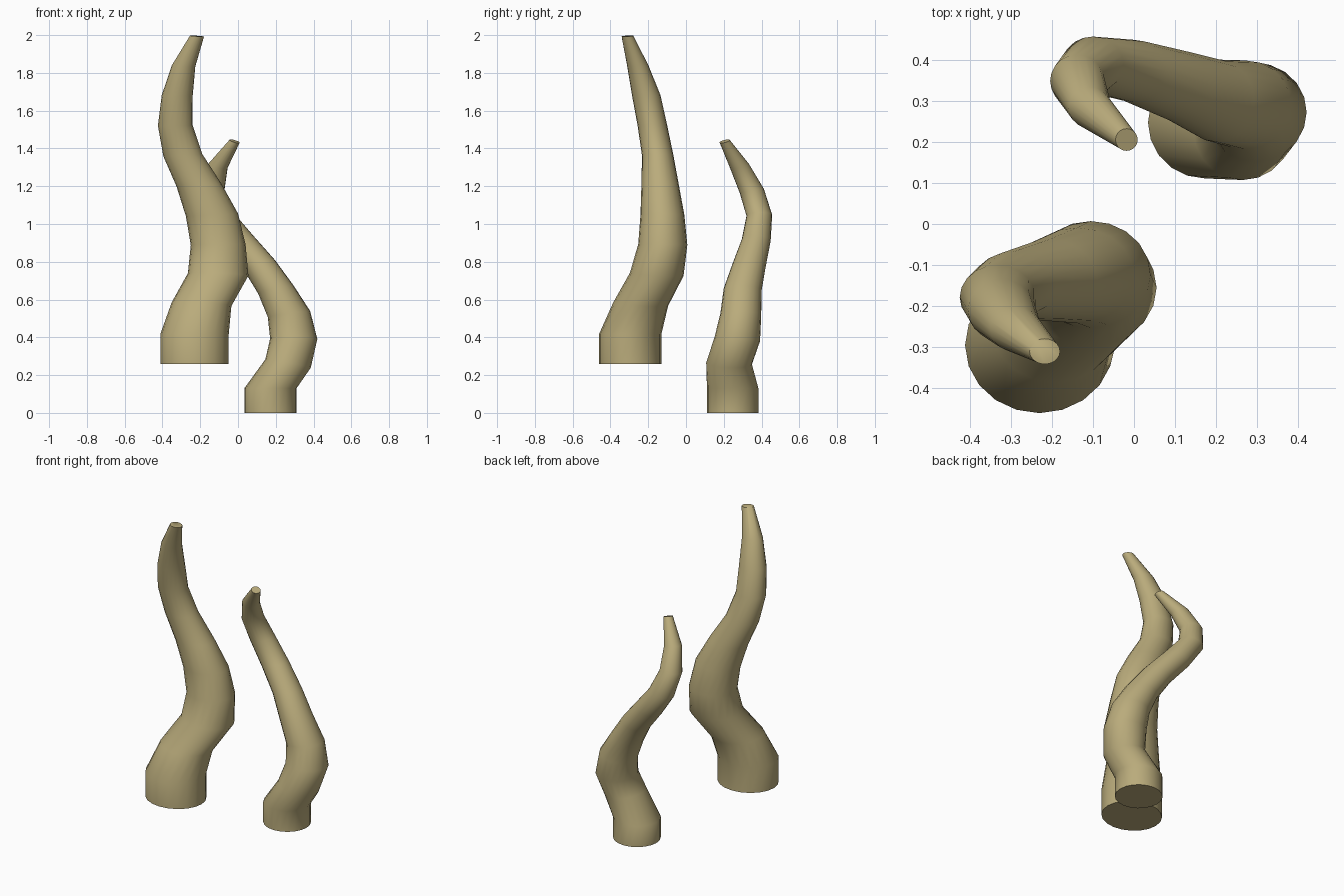
import bpy, bmesh
from math import cos, sin, pi

if "Cube" in bpy.data.objects:
    bpy.data.objects.remove(bpy.data.objects["Cube"])

SIDES = 20

mat = bpy.data.materials.new("tan_hide")
mat.diffuse_color = (0.49, 0.41, 0.20, 1)
mat.use_nodes = True
mat.node_tree.nodes["Principled BSDF"].inputs["Base Color"].default_value = mat.diffuse_color


def tentacle(name, z0, z1, tilt, stations):
    """Loft evenly spaced rings (x, y, half width x, half width y)."""
    n = len(stations)
    step = (z1 - z0) / (n - 1)
    bm = bmesh.new()
    rings = []
    for i, (x, y, rx, ry) in enumerate(stations):
        sx = sy = 0.0
        if i > 1:   # lean the ring with the path, the foot stays level
            a, b = stations[i - 1], stations[min(i + 1, n - 1)]
            span = step * (2 if i < n - 1 else 1)
            sx = -tilt * (b[0] - a[0]) / span
            sy = -tilt * (b[1] - a[1]) / span
        ring = []
        for k in range(SIDES):
            t = 2 * pi * k / SIDES
            dx, dy = rx * cos(t), ry * sin(t)
            ring.append(bm.verts.new((x + dx, y + dy, z0 + i * step + sx * dx + sy * dy)))
        rings.append(ring)
    for lo, hi in zip(rings, rings[1:]):
        for k in range(SIDES):
            m = (k + 1) % SIDES
            bm.faces.new((lo[k], lo[m], hi[m], hi[k]))
    bm.faces.new(rings[0][::-1])
    bm.faces.new(rings[-1])
    mesh = bpy.data.meshes.new(name)
    bm.to_mesh(mesh)
    bm.free()
    mesh.materials.append(mat)
    obj = bpy.data.objects.new(name, mesh)
    bpy.context.collection.objects.link(obj)
    bpy.ops.object.select_all(action='DESELECT')
    obj.select_set(True)
    bpy.context.view_layer.objects.active = obj
    bpy.ops.object.shade_smooth_by_angle(angle=pi / 3)


# Tall tentacle at the front left
tentacle("large_tentacle", 0.26, 1.995, 0.15, [
    (-.23, -.295, .181, .165), (-.23, -.295, .181, .165),
    (-.193, -.24, .158, .145), (-.105, -.155, .16, .142),
    (-.105, -.123, .145, .13), (-.138, -.125, .138, .116),
    (-.207, -.137, .118, .099), (-.292, -.15, .103, .083),
    (-.332, -.178, .092, .078), (-.322, -.21, .082, .075),
    (-.288, -.255, .062, .056), (-.217, -.31, .037, .031)])

# Shorter tentacle at the back right
tentacle("small_tentacle", 0.0, 1.438, 0.4, [
    (.172, .247, .138, .136), (.172, .247, .138, .136),
    (.265, .228, .12, .121), (.295, .272, .125, .12),
    (.27, .29, .112, .108), (.20, .30, .093, .10),
    (.112, .335, .083, .087), (.0, .372, .079, .076),
    (-.10, .388, .075, .068), (-.138, .348, .066, .064),
    (-.107, .283, .052, .05), (-.018, .205, .027, .027)])
